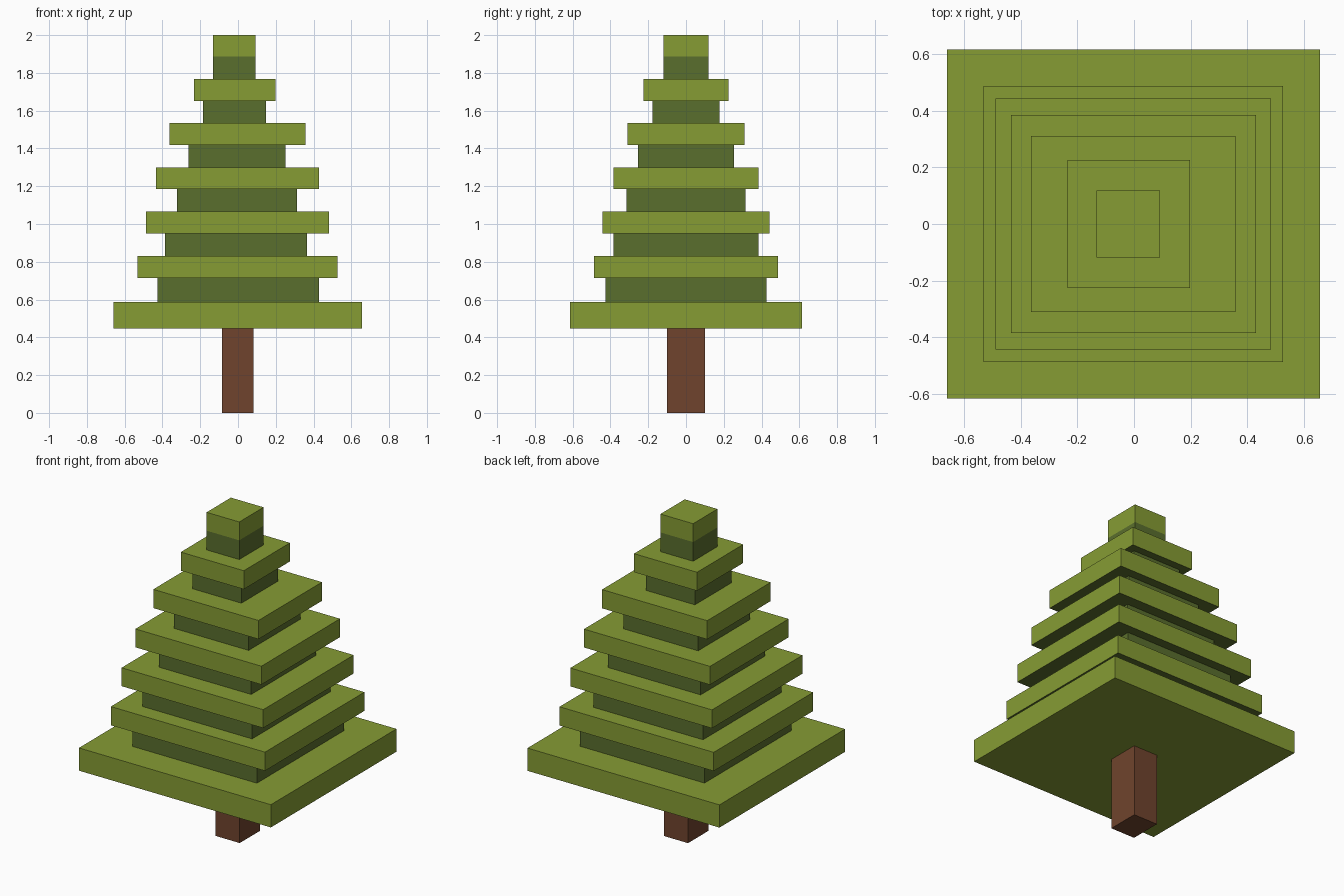
import bpy, bmesh

if "Cube" in bpy.data.objects:
    bpy.data.objects.remove(bpy.data.objects["Cube"])


def material(name, rgb):
    lin = [((c / 255 + 0.055) / 1.055) ** 2.4 for c in rgb]
    m = bpy.data.materials.new(name)
    m.diffuse_color = (*lin, 1)
    m.use_nodes = True
    m.node_tree.nodes["Principled BSDF"].inputs["Base Color"].default_value = m.diffuse_color
    return m


LIGHT = material("light_green", (134, 156, 52))
DARK = material("dark_green", (90, 110, 45))
BARK = material("bark_brown", (112, 68, 45))


def box(name, x0, x1, hy, z0, z1, mat, under=None):
    """Box centred on y; the underside may take a second colour."""
    bm = bmesh.new()
    bmesh.ops.create_cube(bm, size=1)
    for v in bm.verts:
        v.co = (x0 if v.co.x < 0 else x1,
                -hy if v.co.y < 0 else hy,
                z0 if v.co.z < 0 else z1)
    bm.normal_update()
    me = bpy.data.meshes.new(name)
    me.materials.append(mat)
    if under:
        me.materials.append(under)
        for f in bm.faces:
            f.material_index = 1 if f.normal.z < -0.5 else 0
    bm.to_mesh(me)
    bm.free()
    ob = bpy.data.objects.new(name, me)
    bpy.context.collection.objects.link(ob)
    return ob


# Trunk
box("trunk", -0.084, 0.082, 0.10, 0, 0.447, BARK)

# Wide branch layers: x min, x max, half depth, z bottom, z top
layers = [(-0.660, 0.656, 0.615, 0.447, 0.588),
          (-0.531, 0.526, 0.487, 0.714, 0.830),
          (-0.488, 0.483, 0.443, 0.951, 1.065),
          (-0.434, 0.430, 0.385, 1.184, 1.298),
          (-0.363, 0.358, 0.311, 1.418, 1.534),
          (-0.234, 0.198, 0.226, 1.652, 1.767),
          (-0.132, 0.092, 0.119, 1.886, 2.000)]
for i, layer in enumerate(layers):
    box(f"branch_layer_{i + 1}", *layer, LIGHT, DARK if i else None)

# Dark inner blocks filling the gaps between layers: x min, x max, half depth
cores = [(-0.425, 0.428, 0.426), (-0.386, 0.366, 0.384), (-0.322, 0.312, 0.316),
         (-0.261, 0.251, 0.254), (-0.186, 0.148, 0.178), (-0.132, 0.092, 0.119)]
for i, core in enumerate(cores):
    box(f"inner_block_{i + 1}", *core, layers[i][4], layers[i + 1][3], DARK)
